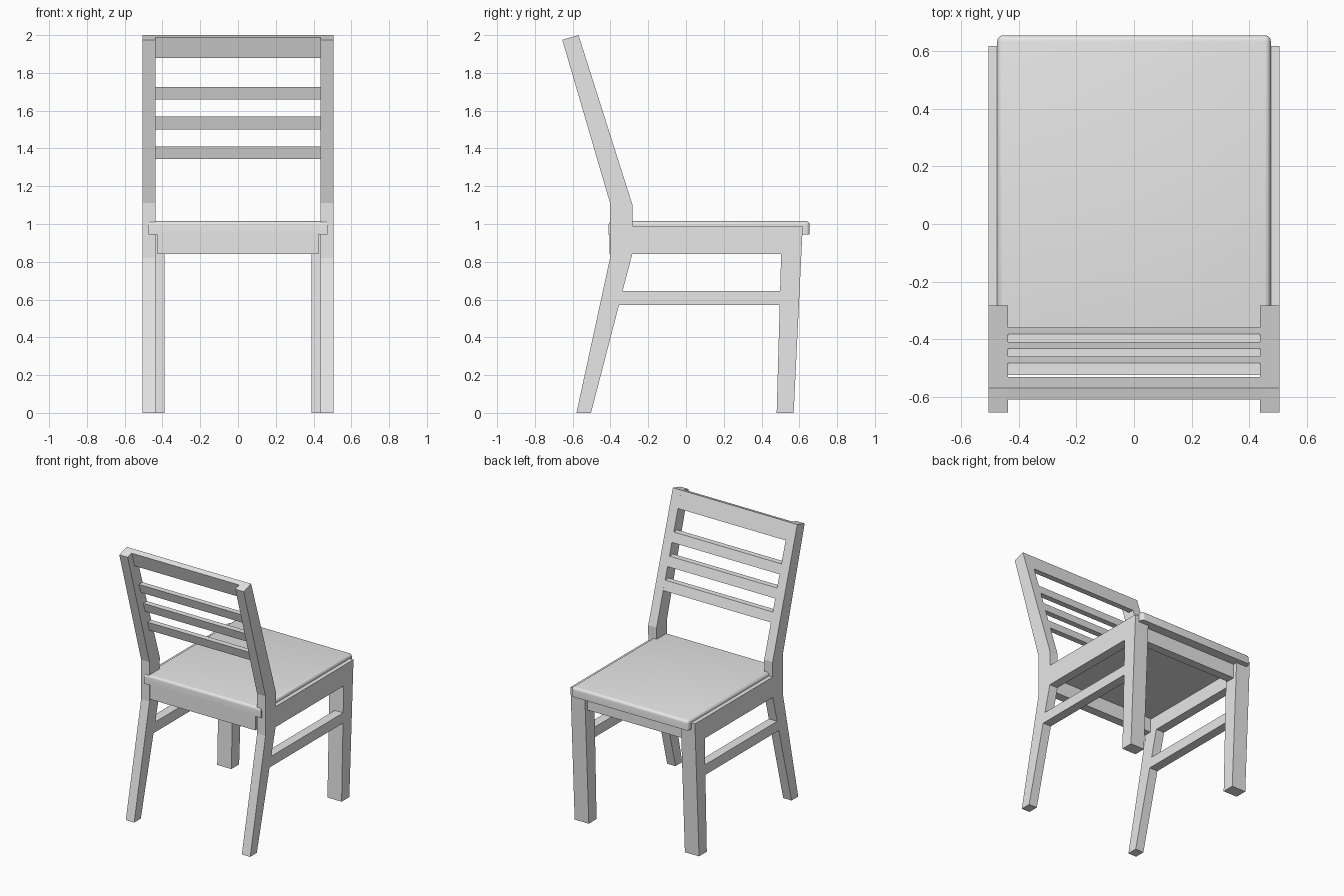
import bpy
import bmesh

cube = bpy.data.objects.get("Cube")
if cube:
    bpy.data.objects.remove(cube, do_unlink=True)

GREY = (0.8, 0.8, 0.8, 1.0)
mat = bpy.data.materials.new("plain_grey")
mat.use_nodes = True
mat.diffuse_color = GREY
mat.node_tree.nodes["Principled BSDF"].inputs["Base Color"].default_value = GREY

OUTER = 0.505   # outside of the side frames
INNER = 0.437   # inside of the side frames


def extrude_profile(name, points, x0, x1):
    """Extrude a (y, z) outline along x."""
    bm = bmesh.new()
    face = bm.faces.new([bm.verts.new((x0, y, z)) for y, z in points])
    made = bmesh.ops.extrude_face_region(bm, geom=[face])["geom"]
    verts = [g for g in made if isinstance(g, bmesh.types.BMVert)]
    bmesh.ops.translate(bm, verts=verts, vec=(x1 - x0, 0, 0))
    bmesh.ops.recalc_face_normals(bm, faces=bm.faces)
    mesh = bpy.data.meshes.new(name)
    bm.to_mesh(mesh)
    bm.free()
    mesh.materials.append(mat)
    obj = bpy.data.objects.new(name, mesh)
    bpy.context.collection.objects.link(obj)
    return obj


def pair(name, points, inner):
    """The same part on both sides."""
    extrude_profile("left_" + name, points, inner, OUTER)
    extrude_profile("right_" + name, points, -OUTER, -inner)


def box(y0, y1, z0, z1):
    return [(y0, z0), (y1, z0), (y1, z1), (y0, z1)]


def back_y(z):
    """Forward face of the raked back at height z."""
    return -0.283 - (z - 1.10) * 0.318


# Side frames: bent back posts, front legs, rails and stretchers
pair("back_post", [(-0.58, 0), (-0.503, 0), (-0.285, 0.84), (-0.283, 1.10),
                   (-0.569, 2.0), (-0.655, 1.975), (-0.402, 1.11), (-0.402, 0.82)], INNER)
pair("front_leg", [(0.48, 0), (0.57, 0), (0.618, 0.99), (0.508, 0.99)], 0.39)
pair("side_rail", box(-0.33, 0.55, 0.84, 0.99), INNER)
pair("stretcher", box(-0.36, 0.52, 0.57, 0.645), INNER)

# Aprons under the seat
extrude_profile("back_apron", box(-0.405, -0.34, 0.84, 0.96), -0.43, 0.425)
extrude_profile("front_apron", box(0.52, 0.585, 0.84, 0.96), -0.43, 0.43)

# Backrest slats with level edges, and the top rail
DEPTH = 0.042
for i, z in enumerate((1.343, 1.5, 1.658)):
    top = z + 0.068
    extrude_profile(f"back_slat_{i + 1}",
                    [(back_y(z), z), (back_y(top), top),
                     (back_y(top) - DEPTH, top), (back_y(z) - DEPTH, z)], -INNER, INNER)
extrude_profile("top_rail", [(back_y(1.88), 1.88), (-0.569, 2.0), (-0.609, 1.988),
                             (back_y(1.88) - DEPTH, 1.88)], -INNER, INNER)

# Seat board, rounded along the top and the forward corners
seat = extrude_profile("seat", box(-0.41, 0.655, 0.945, 1.015), -0.475, 0.475)
bm = bmesh.new()
bm.from_mesh(seat.data)
edges = [e for e in bm.edges
         if all(v.co.z > 1 for v in e.verts) or
         (all(v.co.y > 0.6 for v in e.verts) and abs(e.verts[0].co.z - e.verts[1].co.z) > 0.01)]
bmesh.ops.bevel(bm, geom=edges, offset=0.02, segments=4, profile=0.5, affect='EDGES')
bm.to_mesh(seat.data)
bm.free()
bpy.ops.object.select_all(action='DESELECT')
seat.select_set(True)
bpy.context.view_layer.objects.active = seat
bpy.ops.object.shade_smooth_by_angle()
